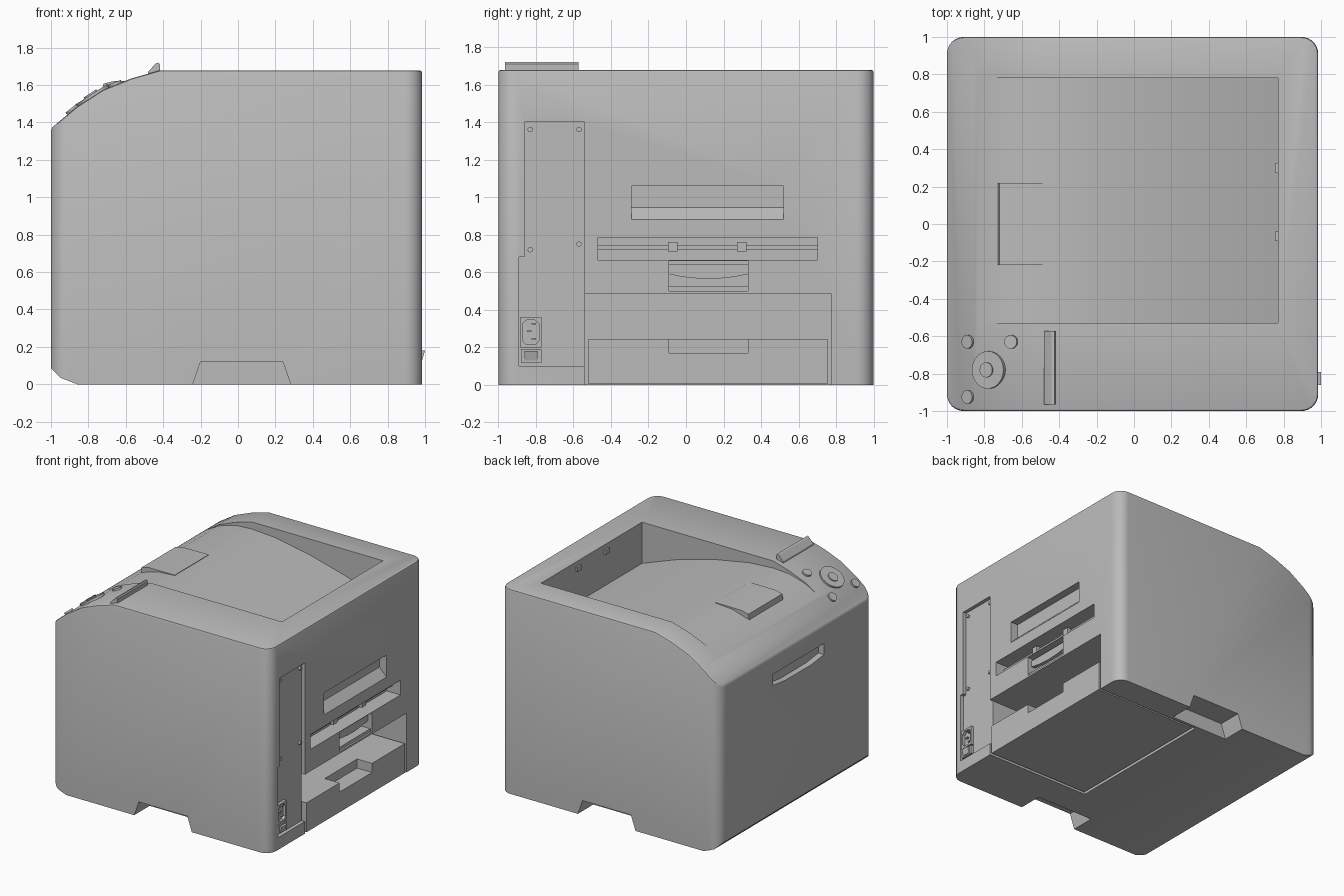
import bpy, bmesh, math
from mathutils import Vector

if "Cube" in bpy.data.objects:
    bpy.data.objects.remove(bpy.data.objects["Cube"], do_unlink=True)

grey = bpy.data.materials.new("casing_grey")
grey.use_nodes = True
COLOUR = (0.5, 0.5, 0.5, 1)
grey.diffuse_color = COLOUR
grey.node_tree.nodes["Principled BSDF"].inputs["Base Color"].default_value = COLOUR


def finish(name, bm):
    bmesh.ops.recalc_face_normals(bm, faces=bm.faces)
    mesh = bpy.data.meshes.new(name)
    bm.to_mesh(mesh)
    bm.free()
    mesh.materials.append(grey)
    obj = bpy.data.objects.new(name, mesh)
    bpy.context.collection.objects.link(obj)
    return obj


def prism(name, points, axis, lo, hi):
    """Extrude a 2D outline along one axis."""
    place = {"x": lambda a, b, t: (t, a, b),
             "y": lambda a, b, t: (a, t, b),
             "z": lambda a, b, t: (a, b, t)}[axis]
    bm = bmesh.new()
    face = bm.faces.new([bm.verts.new(place(a, b, lo)) for a, b in points])
    out = bmesh.ops.extrude_face_region(bm, geom=[face])
    verts = [v for v in out["geom"] if isinstance(v, bmesh.types.BMVert)]
    bmesh.ops.translate(bm, verts=verts, vec=Vector(place(0, 0, hi - lo)))
    return finish(name, bm)


def box(name, x, y, z):
    outline = [(x[0], y[0]), (x[1], y[0]), (x[1], y[1]), (x[0], y[1])]
    return prism(name, outline, "z", *z)


def boolean(target, cutter, operation="DIFFERENCE"):
    mod = target.modifiers.new("cut", "BOOLEAN")
    mod.object, mod.operation, mod.solver = cutter, operation, "EXACT"
    cutter.hide_render = True
    bpy.context.view_layer.objects.active = target
    bpy.ops.object.modifier_apply(modifier=mod.name)
    bpy.data.objects.remove(cutter, do_unlink=True)


def bevel(obj, width, segments, rule):
    bm = bmesh.new()
    bm.from_mesh(obj.data)
    bm.normal_update()
    edges = [e for e in bm.edges if len(e.link_faces) == 2 and rule(e)]
    bmesh.ops.bevel(bm, geom=edges, offset=width, segments=segments,
                    profile=0.5, affect="EDGES", clamp_overlap=True)
    bm.to_mesh(obj.data)
    bm.free()


def is_vertical(e):
    a, b = e.verts
    return abs((a.co - b.co).normalized().z) > 0.99


def is_top_rim(e):
    low, high = sorted(f.normal.z for f in e.link_faces)
    return abs(low) < 0.1 and high > 0.3


# Casing: rounded block trimmed to the side outline
BACK = 0.985
SLOPE = [(-1, 1.37), (-0.86, 1.485), (-0.72, 1.575), (-0.57, 1.635), (-0.42, 1.678)]
casing = box("casing", (-1, BACK), (-1, 1), (-0.1, 1.8))
bevel(casing, 0.09, 8, is_vertical)
side = [(-1.1, 1.285)] + SLOPE[1:] + [(1.1, 1.678), (1.1, 0), (-0.86, 0),
                                     (-0.95, 0.035), (-1, 0.085), (-1.1, 0.3)]
boolean(casing, prism("outline", side, "y", -1.2, 1.2), "INTERSECT")
bevel(casing, 0.014, 2, is_top_rim)

# Paper output well in the top
floor = [(-0.86, 1.487), (-0.72, 1.566), (-0.57, 1.61), (-0.42, 1.62), (-0.2, 1.605),
         (0.1, 1.55), (0.44, 1.46), (0.77, 1.34)]
boolean(casing, prism("well", floor + [(0.77, 1.9), (-0.86, 1.9)], "y", -0.53, 0.78))

# Carrying notches under both flanks
notch = [(-0.245, -0.01), (0.285, -0.01), (0.24, 0.12), (-0.2, 0.12)]
for lo, hi in ((-1.1, -0.8), (0.8, 1.1)):
    boolean(casing, prism("notch", notch, "y", lo, hi))

# Door grip with a bowed lower edge
grip = [(-0.36, 1.22), (0.3, 1.22), (0.3, 1.13), (0.14, 1.11), (-0.2, 1.11), (-0.36, 1.13)]
boolean(casing, prism("grip", grip, "x", -1.1, -0.95))

# Connection side: board panel, vent, feed slot, latch pocket, cassette bay
panel = [(-0.89, 0.1), (-0.54, 0.1), (-0.54, 1.4), (-0.86, 1.4), (-0.86, 0.68), (-0.89, 0.68)]
boolean(casing, prism("panel", panel, "x", 0.955, 1.1))
vent = [(1.1, 1.06), (0.92, 1.06), (0.92, 0.945), (BACK, 0.88), (1.1, 0.88)]
boolean(casing, prism("vent", vent, "y", -0.29, 0.52))
boolean(casing, box("slot", (0.86, 1.1), (-0.47, 0.7), (0.665, 0.785)))
boolean(casing, box("pocket", (0.88, 1.1), (-0.09, 0.33), (0.5, 0.66)))
boolean(casing, box("bay", (0.04, 1.1), (-0.54, 0.775), (-0.1, 0.485)))

# Paper cassette with finger notch
cassette = box("paper_cassette", (0.06, BACK), (-0.52, 0.755), (0.004, 0.245))
boolean(cassette, box("finger", (0.85, 1.1), (-0.09, 0.33), (0.17, 0.3)))

# Feed roller bar with clips
box("roller_bar", (0.87, 0.91), (-0.47, 0.7), (0.72, 0.745))
for y in (-0.07, 0.297):
    box("roller_clip", (0.86, 0.935), (y - 0.026, y + 0.026), (0.71, 0.762))

# Latch: bowed lip above a bottom sill
arc = [(-0.09 + 0.42 * i / 10, 0.565 + 0.025 * (i / 5 - 1) ** 2) for i in range(11)]
prism("latch_lip", arc + [(0.33, 0.64), (-0.09, 0.64)], "x", 0.92, 0.95)
box("latch_sill", (0.88, 0.97), (-0.09, 0.33), (0.5, 0.525))

# Power inlet and switch
inlet = box("power_inlet", (0.94, 0.98), (-0.885, -0.77), (0.2, 0.36))
hexagon = [(-0.872, 0.235), (-0.872, 0.325), (-0.85, 0.345), (-0.805, 0.345),
           (-0.782, 0.325), (-0.782, 0.235), (-0.805, 0.215), (-0.85, 0.215)]
boolean(inlet, prism("inlet_hole", hexagon, "x", 0.95, 1.1))
for y, z in ((-0.81, 0.325), (-0.835, 0.285), (-0.81, 0.245)):
    box("inlet_pin", (0.95, 0.972), (y - 0.012, y + 0.012), (z - 0.004, z + 0.004))
box("switch_frame", (0.94, 0.98), (-0.88, -0.77), (0.12, 0.19))
rocker = [(0.97, 0.13), (0.985, 0.13), (1.0, 0.18), (0.97, 0.18)]
prism("switch_rocker", rocker, "y", -0.86, -0.79)


def cylinder(name, radius, depth, location, rotation):
    bpy.ops.mesh.primitive_cylinder_add(vertices=32, radius=radius, depth=depth,
                                        location=location, rotation=rotation)
    obj = bpy.context.object
    obj.name = name
    obj.data.materials.append(grey)
    return obj


# Panel screws
for y, z in ((-0.83, 1.36), (-0.57, 1.36), (-0.57, 0.75), (-0.83, 0.72)):
    cylinder("panel_screw", 0.014, 0.02, (0.96, y, z), (0, math.pi / 2, 0))


def button(name, x, y, radius, rise):
    """Round key lying on the sloping control area."""
    for (x0, z0), (x1, z1) in zip(SLOPE, SLOPE[1:]):
        if x0 <= x <= x1:
            grade = (z1 - z0) / (x1 - x0)
            z = z0 + grade * (x - x0)
            tilt = -math.atan(grade)
            thick = 0.05
            lift = rise - thick / 2
            where = (x + lift * math.sin(tilt), y, z + lift * math.cos(tilt))
            cylinder(name, radius, thick, where, (0, tilt, 0))


# Control keys
button("direction_ring", -0.775, -0.78, 0.1, 0.014)
button("confirm_key", -0.78, -0.78, 0.04, 0.022)
for x, y in ((-0.885, -0.63), (-0.655, -0.63), (-0.885, -0.925)):
    button("control_key", x, y, 0.036, 0.014)

# Raised display bar
bar = [(-0.485, 1.64), (-0.48, 1.672), (-0.44, 1.715), (-0.425, 1.72), (-0.418, 1.71), (-0.418, 1.64)]
prism("display_bar", bar, "y", -0.965, -0.573)

# Paper stop wedge and well tabs
stop = prism("paper_stop", [(-0.73, 1.54), (-0.72, 1.607), (-0.66, 1.622),
                            (-0.42, 1.624), (-0.42, 1.58)], "y", -0.22, 0.22)
for y in (0.3, -0.065):
    box("well_tab", (0.755, 0.775), (y - 0.026, y + 0.026), (1.6, 1.64))

# Soft shading on curves, crisp edges elsewhere
for obj in bpy.data.objects:
    if obj.type == "MESH":
        bpy.ops.object.select_all(action="DESELECT")
        obj.select_set(True)
        bpy.context.view_layer.objects.active = obj
        bpy.ops.object.shade_smooth_by_angle(angle=math.radians(25))
